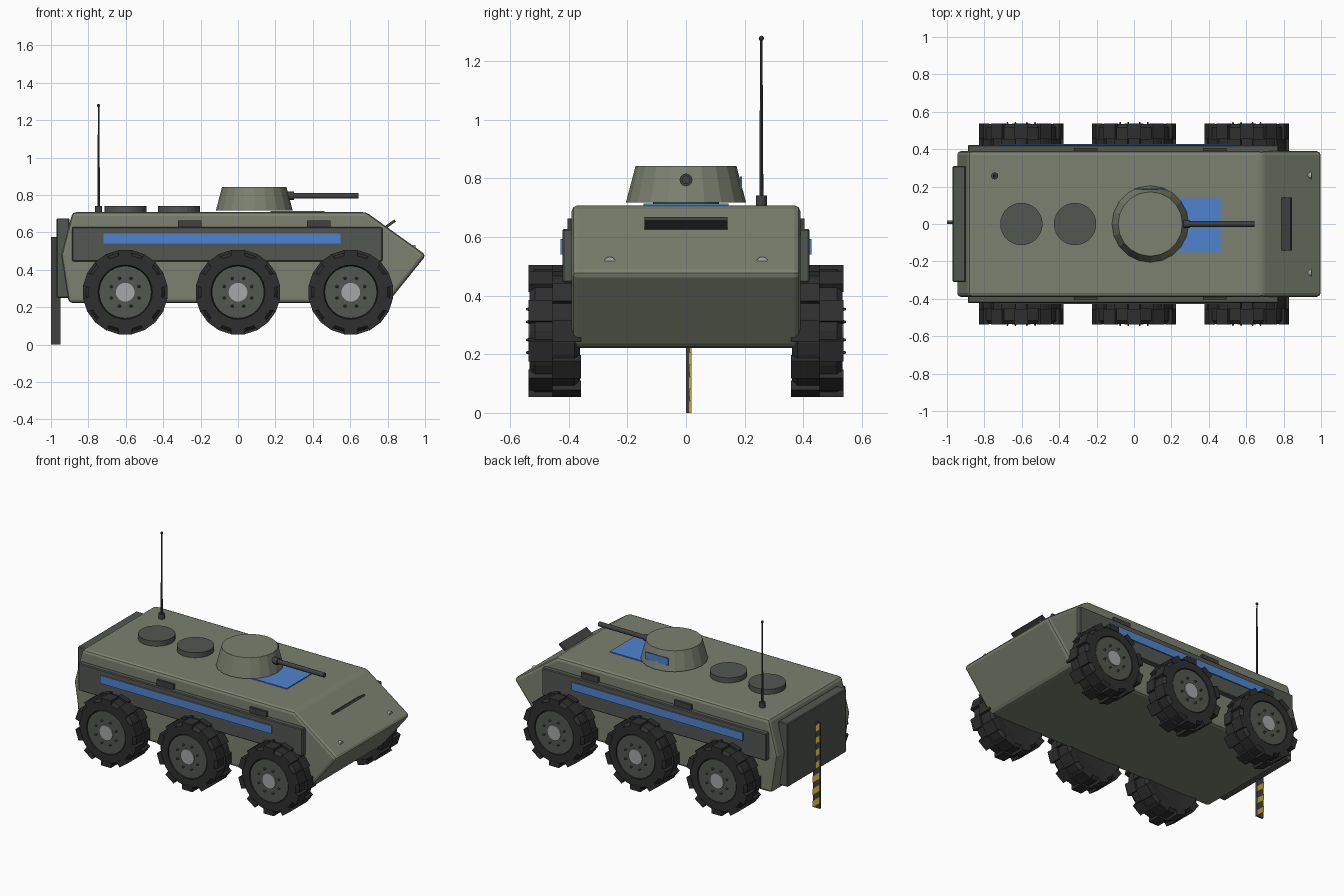
import bpy, bmesh, math
from mathutils import Matrix, Vector

if "Cube" in bpy.data.objects:
    bpy.data.objects.remove(bpy.data.objects["Cube"], do_unlink=True)


def material(name, r, g, b):
    m = bpy.data.materials.new(name)
    m.use_nodes = True
    m.diffuse_color = (r, g, b, 1)
    m.node_tree.nodes["Principled BSDF"].inputs["Base Color"].default_value = (r, g, b, 1)
    return m


GREEN = material("olive_grey_paint", 0.2, 0.22, 0.16)
DARK = material("dark_plate_grey", 0.085, 0.095, 0.08)
BLUE = material("blue_marking", 0.08, 0.23, 0.62)
RUBBER = material("black_rubber", 0.028, 0.028, 0.028)
METAL = material("gunmetal", 0.05, 0.052, 0.05)
SILVER = material("hub_silver", 0.38, 0.39, 0.4)
YELLOW = material("warning_yellow", 0.6, 0.42, 0.04)


def finish(name, bm, mat, bevel=0, segments=1):
    bmesh.ops.recalc_face_normals(bm, faces=bm.faces)
    mesh = bpy.data.meshes.new(name)
    bm.to_mesh(mesh)
    bm.free()
    mesh.materials.append(mat)
    obj = bpy.data.objects.new(name, mesh)
    bpy.context.collection.objects.link(obj)
    if bevel:
        mod = obj.modifiers.new("bevel", "BEVEL")
        mod.width, mod.segments = bevel, segments
    return obj


def add_box(bm, lo, hi, turn=Matrix()):
    lo, hi = Vector(lo), Vector(hi)
    size = Matrix.Diagonal((*(hi - lo), 1))
    bmesh.ops.create_cube(bm, size=1, matrix=turn @ Matrix.Translation((lo + hi) / 2) @ size)


def box(name, lo, hi, mat, bevel=0):
    bm = bmesh.new()
    add_box(bm, lo, hi)
    return finish(name, bm, mat, bevel)


def add_cone(bm, start, end, r1, r2, sides):
    start, end = Vector(start), Vector(end)
    axis = end - start
    turn = axis.to_track_quat("Z", "Y").to_matrix().to_4x4()
    bmesh.ops.create_cone(bm, cap_ends=True, segments=sides, radius1=r1, radius2=r2,
                          depth=axis.length, matrix=Matrix.Translation((start + end) / 2) @ turn)


def cone(name, start, end, r1, r2, sides, mat):
    bm = bmesh.new()
    add_cone(bm, start, end, r1, r2, sides)
    return finish(name, bm, mat)


def add_prism(bm, outline, y0, y1):
    """Extrude an outline of (x, z) points from y0 to y1."""
    face = bm.faces.new([bm.verts.new((x, y0, z)) for x, z in outline])
    new = bmesh.ops.extrude_face_region(bm, geom=[face])["geom"]
    verts = [v for v in new if isinstance(v, bmesh.types.BMVert)]
    bmesh.ops.translate(bm, verts=verts, vec=(0, y1 - y0, 0))


# Hull
bm = bmesh.new()
add_prism(bm, [(-0.885, 0.708), (0.685, 0.708), (1.006, 0.478),
               (0.8, 0.222), (-0.905, 0.222), (-0.945, 0.478)], -0.39, 0.39)
finish("hull", bm, GREEN, 0.02, 2)

# Side armour, stripes and vision blocks
for s, side in ((-1, "right"), (1, "left")):
    def span(name, x0, x1, y0, y1, z0, z1, mat, bevel=0):
        ys = sorted((s * y0, s * y1))
        box(f"{side}_{name}", (x0, ys[0], z0), (x1, ys[1], z1), mat, bevel)

    span("side_armour", -0.888, 0.772, 0.38, 0.422, 0.445, 0.628, DARK, 0.005)
    span("side_stripe", -0.72, 0.547, 0.421, 0.429, 0.54, 0.593, BLUE)
    for i, x in enumerate((-0.257, 0.432)):
        span(f"vision_block_{i + 1}", x - 0.063, x + 0.063, 0.38, 0.405, 0.625, 0.663, METAL)
    cone(f"{side}_headlight", (0.91, s * 0.26, 0.513), (0.95, s * 0.26, 0.513),
         0.02, 0.02, 12, SILVER)


# Wheels
def wheel(label, x, s):
    z = 0.28

    def at(y):
        return (x, s * y, z)

    # Tyre carcass with chamfered shoulders
    bm = bmesh.new()
    profile = [(0, 0.37), (0.13, 0.37), (0.195, 0.362), (0.213, 0.38),
               (0.213, 0.515), (0.197, 0.534), (0.145, 0.534), (0.14, 0.515), (0, 0.515)]
    verts = [bm.verts.new((x + r, s * y, z)) for r, y in profile]
    edges = [bm.edges.new(pair) for pair in zip(verts, verts[1:])]
    bmesh.ops.spin(bm, geom=verts + edges, cent=(x, 0, z), axis=(0, 1, 0),
                   angle=math.tau, steps=32)
    bmesh.ops.remove_doubles(bm, verts=bm.verts, dist=0.0005)
    finish(f"{label}_tyre", bm, RUBBER)

    # Two staggered rows of tread lugs
    bm = bmesh.new()
    count = 10
    for i in range(count * 2):
        turn = Matrix.Translation((x, 0, z)) @ Matrix.Rotation(math.pi * i / count, 4, "Y")
        near, far = ((0.455, 0.537), (0.358, 0.455))[i % 2]
        ys = sorted((s * near, s * far))
        add_box(bm, (-0.037, ys[0], 0.19), (0.037, ys[1], 0.225), turn)
    finish(f"{label}_tread", bm, RUBBER)

    # Rim, hub and bolts
    cone(f"{label}_rim", at(0.5), at(0.531), 0.14, 0.14, 32, DARK)
    cone(f"{label}_hub", at(0.52), at(0.538), 0.05, 0.05, 24, SILVER)
    bm = bmesh.new()
    for i in range(8):
        a = math.tau * (i + 0.5) / 8
        p = Vector((x + 0.08 * math.cos(a), s * 0.529, z + 0.08 * math.sin(a)))
        add_cone(bm, p, p + Vector((0, s * 0.017, 0)), 0.009, 0.003, 6)
    finish(f"{label}_bolts", bm, DARK)


for s, side in ((-1, "right"), (1, "left")):
    for x, place in ((-0.603, "rear"), (0, "middle"), (0.603, "front")):
        wheel(f"{side}_{place}_wheel", x, s)

# Turret and gun
cone("turret", (0.087, 0, 0.718), (0.087, 0, 0.843), 0.205, 0.172, 20, GREEN)
cone("gun_mount", (0.2, 0, 0.795), (0.3, 0, 0.795), 0.022, 0.022, 12, METAL)
cone("gun_barrel", (0.25, 0, 0.795), (0.643, 0, 0.795), 0.015, 0.015, 12, METAL)
box("turret_marking", (0, 0.184, 0.76), (0.17, 0.191, 0.807), BLUE)
box("roof_marking", (0.175, -0.145, 0.706), (0.463, 0.145, 0.714), BLUE)

# Roof hatches
for i, x in enumerate((-0.602, -0.315)):
    cone(f"roof_hatch_{i + 1}", (x, 0, 0.7), (x, 0, 0.742), 0.113, 0.113, 32, DARK)

# Antenna
ax, ay = -0.745, 0.257
cone("antenna_base", (ax, ay, 0.7), (ax, ay, 0.742), 0.019, 0.019, 12, METAL)
cone("antenna_rod", (ax, ay, 0.74), (ax, ay, 1.275), 0.007, 0.004, 8, METAL)
bm = bmesh.new()
bmesh.ops.create_icosphere(bm, subdivisions=2, radius=0.009,
                           matrix=Matrix.Translation((ax, ay, 1.278)))
finish("antenna_tip", bm, METAL)

# Raised flap on the sloping nose
bm = bmesh.new()
tilt = Matrix.Translation((0.812, 0, 0.643)) @ Matrix.Rotation(math.radians(-35), 4, "Y")
add_box(bm, (-0.034, -0.142, -0.007), (0.034, 0.142, 0.007), tilt)
finish("nose_flap", bm, METAL)

# Rear door
box("rear_door", (-0.97, -0.31, 0.25), (-0.9, 0.31, 0.675), DARK, 0.005)

# Width marker with slanted warning stripes
box("width_marker", (-1, 0, 0), (-0.95, 0.012, 0.575), METAL)
bm = bmesh.new()
step = 0.575 / 7
for i in range(7):
    low = i * step
    add_prism(bm, [(-0.95, low), (-0.95, low + step / 2),
                   (-1, low + step), (-1, low + step / 2)], 0.011, 0.018)
finish("width_marker_stripes", bm, YELLOW)
